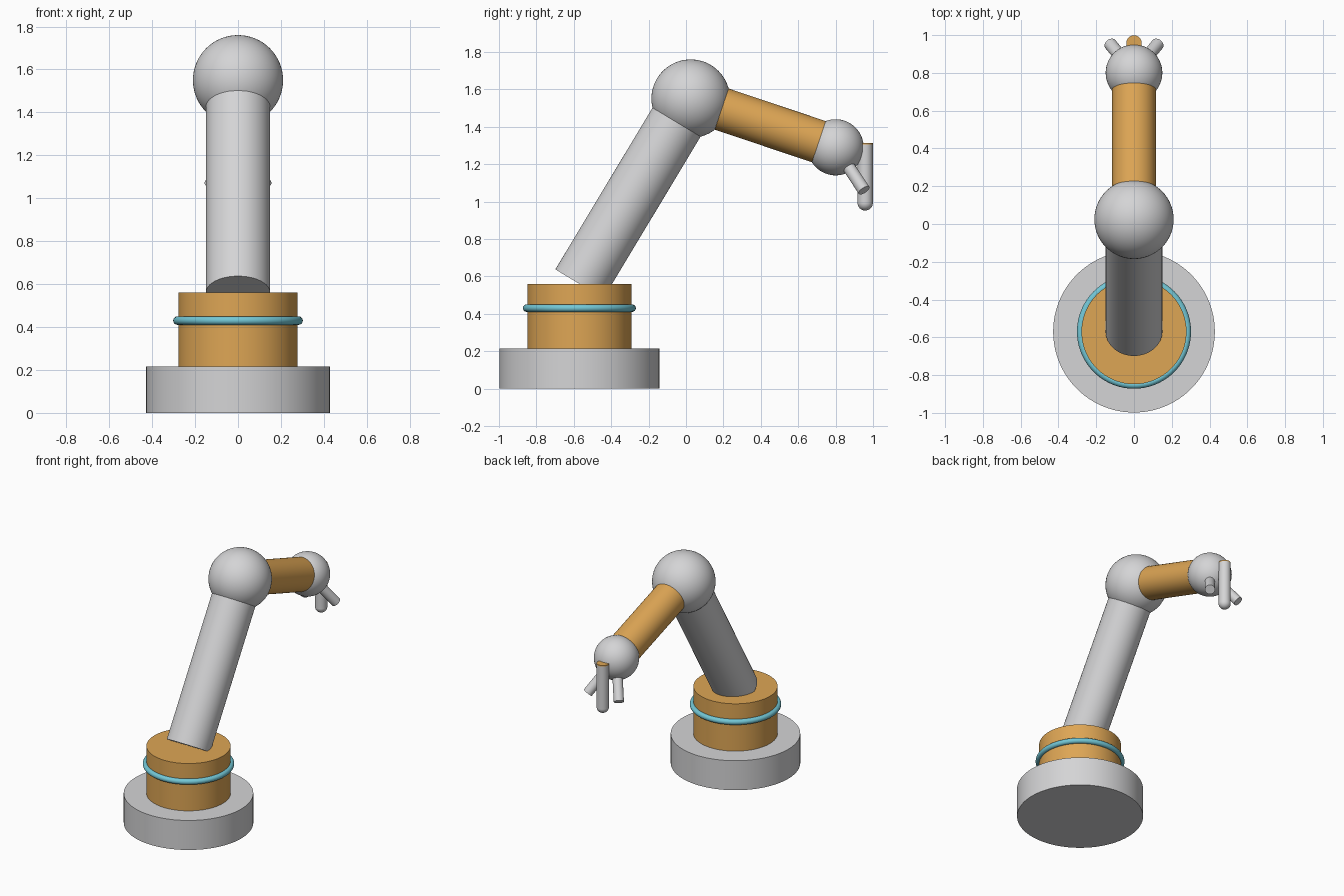
import bpy
from math import radians
from mathutils import Vector

if "Cube" in bpy.data.objects:
    bpy.data.objects.remove(bpy.data.objects["Cube"], do_unlink=True)


def make_material(name, colour):
    mat = bpy.data.materials.new(name)
    mat.use_nodes = True
    mat.diffuse_color = (*colour, 1)
    mat.node_tree.nodes["Principled BSDF"].inputs["Base Color"].default_value = (*colour, 1)
    return mat


grey = make_material("light grey", (0.66, 0.66, 0.67))
orange = make_material("warm orange", (0.73, 0.38, 0.09))
cyan = make_material("pale cyan", (0.17, 0.57, 0.67))


def finish(name, mat):
    obj = bpy.context.object
    obj.name = name
    obj.data.materials.append(mat)
    bpy.ops.object.shade_smooth_by_angle(angle=radians(35))
    return obj


def rod(name, start, end, radius, mat, sides=64):
    """Cylinder running between two points."""
    start, end = Vector(start), Vector(end)
    axis = end - start
    bpy.ops.mesh.primitive_cylinder_add(
        vertices=sides, radius=radius, depth=axis.length, location=(start + end) / 2,
        rotation=axis.to_track_quat('Z', 'Y').to_euler())
    return finish(name, mat)


def ball(name, centre, radius, mat):
    bpy.ops.mesh.primitive_uv_sphere_add(
        segments=64, ring_count=32, radius=radius, location=centre)
    return finish(name, mat)


# Joint positions
BASE_Y = -0.57
shoulder = Vector((0, BASE_Y, 0.56))
elbow = Vector((0, 0.025, 1.55))
wrist = Vector((0, 0.80, 1.29))

# Base and turntable
rod("base", (0, BASE_Y, 0), (0, BASE_Y, 0.215), 0.428, grey, 96)
rod("turntable", (0, BASE_Y, 0.215), shoulder, 0.278, orange, 96)
bpy.ops.mesh.primitive_torus_add(
    location=(0, BASE_Y, 0.43), major_radius=0.282, minor_radius=0.02,
    major_segments=96, minor_segments=16)
finish("turntable_ring", cyan)

# Arm
rod("upper_arm", shoulder, elbow, 0.15, grey)
ball("elbow_joint", elbow, 0.21, grey)
rod("forearm", elbow, wrist, 0.116, orange)
ball("wrist_joint", wrist, 0.15, grey)

# Middle finger hangs straight down with a rounded tip and an orange cap
finger_top = Vector((0, 0.958, 1.304))
finger_tip = Vector((0, 0.958, 0.993))
rod("middle_finger", finger_tip, finger_top, 0.041, grey, 32)
ball("middle_fingertip", finger_tip, 0.041, grey)
rod("middle_finger_cap", finger_top, finger_top + Vector((0, 0, 0.008)), 0.041, orange, 32)

# Side fingers spread outwards from the wrist
for side, label in ((1, "left"), (-1, "right")):
    rod(label + "_finger", wrist, (side * 0.125, 0.952, 1.06), 0.034, grey, 32)
